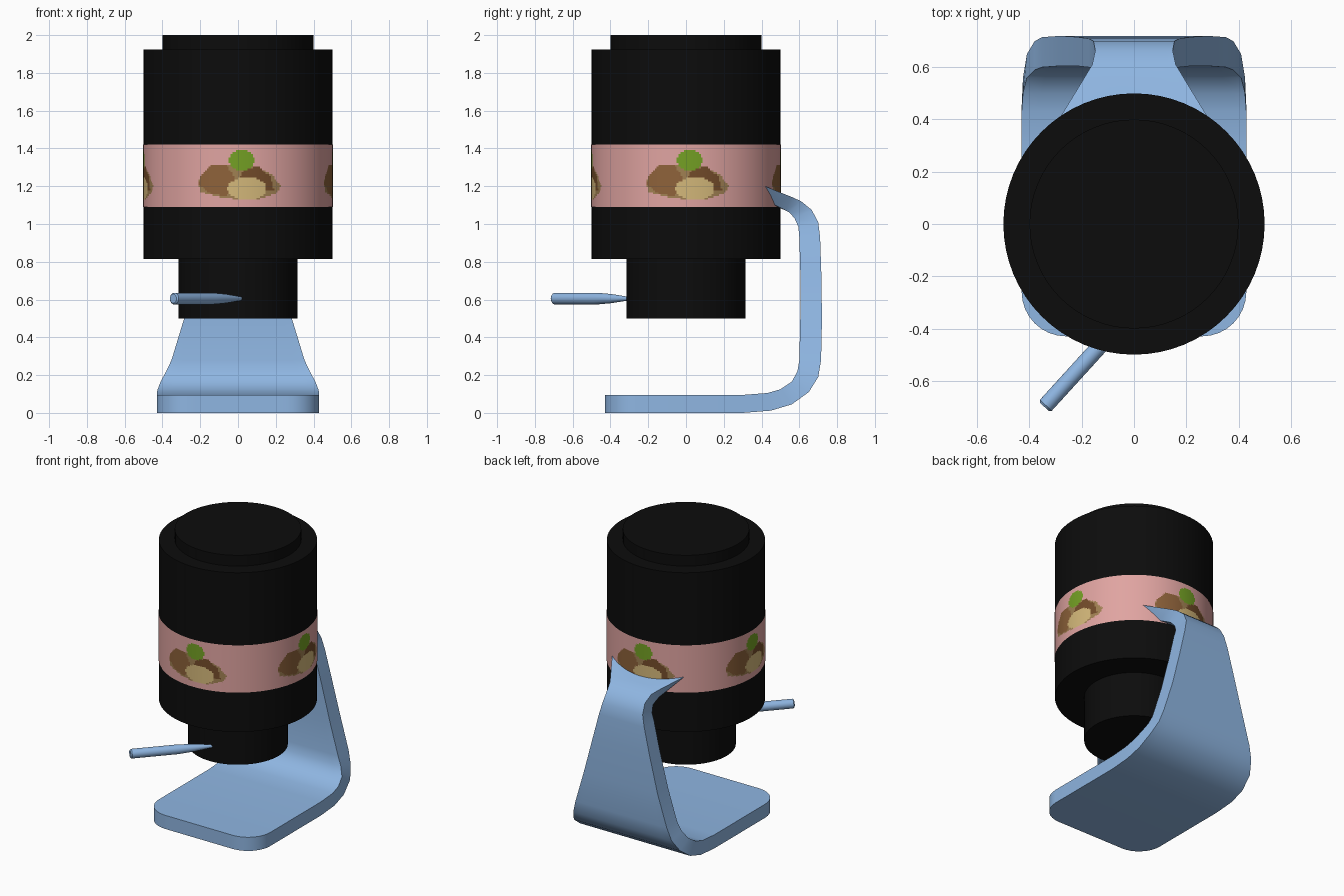
import bpy, bmesh, math
from mathutils import Vector

if "Cube" in bpy.data.objects:
    bpy.data.objects.remove(bpy.data.objects["Cube"])


def material(name, r, g, b):
    lin = [(c / 255 / 12.92) if c < 11 else ((c / 255 + 0.055) / 1.055) ** 2.4 for c in (r, g, b)]
    m = bpy.data.materials.new(name)
    m.diffuse_color = (*lin, 1)
    m.use_nodes = True
    m.node_tree.nodes["Principled BSDF"].inputs["Base Color"].default_value = m.diffuse_color
    return m


BLACK = material("black", 12, 12, 12)
BLUE = material("light blue", 143, 182, 226)
PINK = material("pink", 224, 164, 161)
OLIVE = material("olive brown", 160, 128, 82)
BROWN = material("nut brown", 142, 98, 58)
DARK = material("dark brown", 116, 76, 42)
TAN = material("kernel tan", 212, 184, 122)
GREEN = material("leaf green", 116, 160, 36)


def finish(name, bm, mats, angle=35):
    bmesh.ops.recalc_face_normals(bm, faces=bm.faces)
    me = bpy.data.meshes.new(name)
    bm.to_mesh(me)
    bm.free()
    for m in mats:
        me.materials.append(m)
    me.shade_smooth()
    me.set_sharp_from_angle(angle=math.radians(angle))
    ob = bpy.data.objects.new(name, me)
    bpy.context.collection.objects.link(ob)
    return ob


def lathe(name, profile, mat, sides):
    """Revolve (radius, z) points about z, with flat caps at both ends."""
    bm = bmesh.new()
    rings = [[bm.verts.new((r * math.cos(math.tau * i / sides), r * math.sin(math.tau * i / sides), z))
              for i in range(sides)] for r, z in profile]
    for a, b in zip(rings, rings[1:]):
        for i in range(sides):
            j = (i + 1) % sides
            bm.faces.new((a[i], a[j], b[j], b[i]))
    bm.faces.new(rings[0])
    bm.faces.new(rings[-1])
    return finish(name, bm, [mat])


# Body: neck, drum and lid
lathe("body", [(0.315, 0.5), (0.315, 0.815), (0.5, 0.815), (0.5, 1.925), (0.4, 1.925), (0.4, 2.0)], BLACK, 64)

# Handle: tapered rod pointing into the neck
handle_end, handle_tip = Vector((-0.343, -0.7, 0.605)), Vector((0.015, -0.307, 0.605))
axis = handle_tip - handle_end
L = axis.length
handle = lathe("handle", [(0.024, 0), (0.031, 0.008), (0.031, L * 0.58), (0.024, L * 0.78), (0.01, L)], BLUE, 20)
handle.rotation_euler = axis.to_track_quat('Z', 'Y').to_euler()
handle.location = handle_end

# Pink band with four painted nut clusters, coloured by shape tests
SHAPES = [  # (material slot, outline in x, z), painted in order
    (1, [(-0.2, 1.17), (-0.21, 1.23), (-0.15, 1.29), (0.0, 1.325), (0.11, 1.3), (0.18, 1.26),
         (0.225, 1.2), (0.2, 1.16), (0.1, 1.13), (-0.07, 1.135)]),
    (2, [(-0.21, 1.21), (-0.2, 1.25), (-0.14, 1.31), (-0.06, 1.31), (-0.02, 1.25), (-0.03, 1.17),
         (-0.07, 1.145), (-0.15, 1.165)]),
    (3, [(0.0, 1.24), (0.04, 1.29), (0.11, 1.305), (0.17, 1.25), (0.19, 1.18), (0.12, 1.17), (0.02, 1.2)]),
]


def oval(cx, cz, rx, rz):
    return [(cx + rx * math.cos(math.tau * k / 20), cz + rz * math.sin(math.tau * k / 20)) for k in range(20)]


SHAPES += [(4, oval(0.047, 1.187, 0.103, 0.062)), (5, oval(0.02, 1.337, 0.067, 0.056))]


def inside(x, z, poly):
    hit = False
    for (x1, z1), (x2, z2) in zip(poly, poly[1:] + poly[:1]):
        if (z1 > z) != (z2 > z) and x < x1 + (z - z1) * (x2 - x1) / (z2 - z1):
            hit = not hit
    return hit


bm = bmesh.new()
COLS, ROWS, Z0, Z1 = 320, 34, 1.09, 1.42
grid = [[bm.verts.new((0.502 * math.cos(math.tau * i / COLS), 0.502 * math.sin(math.tau * i / COLS),
                       Z0 + (Z1 - Z0) * j / ROWS)) for i in range(COLS)] for j in range(ROWS + 1)]
for j in range(ROWS):
    z = Z0 + (Z1 - Z0) * (j + 0.5) / ROWS
    for i in range(COLS):
        k = (i + 1) % COLS
        f = bm.faces.new((grid[j][i], grid[j][k], grid[j + 1][k], grid[j + 1][i]))
        local = (360 * (i + 0.5) / COLS + 45) % 90 - 45
        x = 0.5 * math.sin(math.radians(local))
        for slot, poly in SHAPES:
            if inside(x, z, poly):
                f.material_index = slot
finish("label_band", bm, [PINK, OLIVE, BROWN, DARK, TAN, GREEN])

# Stand: one bent plate, lofted through stations (outer y, z, inner y, z, outer and inner half width)
R = 0.17
stations = []
for k in range(9):
    a = math.pi / 2 * k / 8
    y, w = -0.43 + R * (1 - math.cos(a)), 0.43 - R + R * math.sin(a)
    stations.append((y, 0, y, 0.095, w, w))
bend = [(0.3, 0, 0.3, 0.095, 0.43), (0.45, 0.012, 0.43, 0.105, 0.43), (0.56, 0.045, 0.5, 0.125, 0.425),
        (0.65, 0.11, 0.56, 0.165, 0.41), (0.7, 0.19, 0.59, 0.22, 0.38), (0.715, 0.28, 0.6, 0.28, 0.352),
        (0.72, 0.5, 0.605, 0.5, 0.285), (0.716, 0.75, 0.605, 0.75, 0.22), (0.71, 0.93, 0.6, 0.93, 0.175),
        (0.7, 1.01, 0.595, 0.985, 0.155), (0.665, 1.075, 0.575, 1.03, 0.148), (0.61, 1.12, 0.548, 1.06, 0.16)]
stations += [s + (s[4],) for s in bend]
stations.append((0.56, 1.143, 0.525, 1.073, 0.19, 0.165))
N = 12
bm = bmesh.new()
loops = []
for yo, zo, yi, zi, wo, wi in stations:
    u = [2 * i / N - 1 for i in range(N + 1)]
    loops.append([bm.verts.new((wo * t, yo, zo)) for t in u] + [bm.verts.new((-wi * t, yi, zi)) for t in u])
# last station hugs the drum and flares into two horns
end = []
for w, z, rise in ((0.28, 1.165, 0.037), (-0.18, 1.083, 0.02)):
    for i in range(N + 1):
        x = w * (2 * i / N - 1)
        end.append(bm.verts.new((x, math.sqrt(0.499 ** 2 - x * x), z + rise * (x / w) ** 2)))
loops.append(end)
M = 2 * (N + 1)
for a, b in zip(loops, loops[1:]):
    for i in range(M):
        j = (i + 1) % M
        bm.faces.new((a[i], a[j], b[j], b[i]))
for lp in (loops[0], loops[-1]):
    for i in range(N):
        bm.faces.new((lp[i], lp[i + 1], lp[M - 2 - i], lp[M - 1 - i]))
finish("stand", bm, [BLUE])
